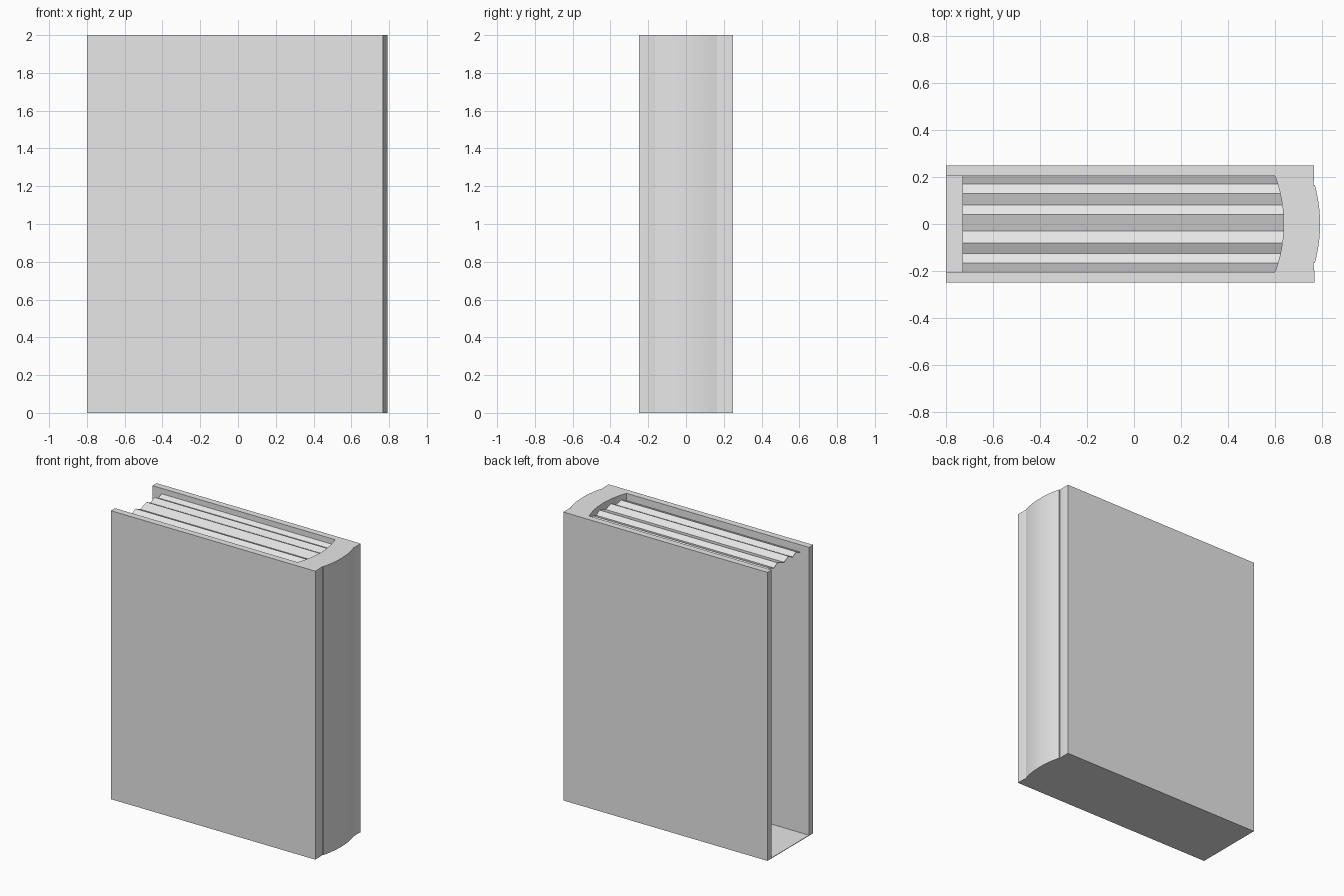
import bpy
import bmesh

cube = bpy.data.objects.get("Cube")
if cube:
    bpy.data.objects.remove(cube, do_unlink=True)

HEIGHT, LEFT = 2.0, -0.8
OUTER, INNER = 0.25, 0.205      # half depths of the case and of its hollow

grey = bpy.data.materials.new("plain_grey")
grey.use_nodes = True
grey.diffuse_color = (0.8, 0.8, 0.8, 1)
grey.node_tree.nodes["Principled BSDF"].inputs["Base Color"].default_value = (0.8, 0.8, 0.8, 1)


def finish(name, bm, smooth=False):
    bmesh.ops.recalc_face_normals(bm, faces=bm.faces)
    mesh = bpy.data.meshes.new(name)
    bm.to_mesh(mesh)
    bm.free()
    obj = bpy.data.objects.new(name, mesh)
    bpy.context.collection.objects.link(obj)
    mesh.materials.append(grey)
    if smooth:
        bpy.ops.object.select_all(action="DESELECT")
        obj.select_set(True)
        bpy.context.view_layer.objects.active = obj
        bpy.ops.object.shade_smooth_by_angle(angle=0.4)
    return obj


def extrude_outline(name, outline, z0, z1, smooth=False):
    bm = bmesh.new()
    face = bm.faces.new([bm.verts.new((x, y, z0)) for x, y in outline])
    top = bmesh.ops.extrude_face_region(bm, geom=[face])["geom"]
    verts = [g for g in top if isinstance(g, bmesh.types.BMVert)]
    bmesh.ops.translate(bm, verts=verts, vec=(0, 0, z1 - z0))
    return finish(name, bm, smooth)


def hollow_end(y):
    """Curved inner wall of the spine."""
    return 0.6 + 0.037 * (1 - (y / INNER) ** 2)


# Case: two covers joined by a rounded spine with a groove on each side
STEPS = 12
bulge = 0.165
spine = [(0.768, -OUTER), (0.767, -0.19), (0.763, -bulge)]
for i in range(STEPS + 1):
    y = -bulge + 2 * bulge * i / STEPS
    spine.append((0.77 + 0.022 * (1 - (y / bulge) ** 2), y))
spine += [(0.763, bulge), (0.766, 0.19), (0.766, OUTER)]

inner = [INNER * (1 - 2 * i / STEPS) for i in range(STEPS + 1)]
outline = [(LEFT, -OUTER)] + spine + [(LEFT, OUTER), (LEFT, INNER)]
outline += [(hollow_end(y), y) for y in inner] + [(LEFT, -INNER)]
extrude_outline("case", outline, 0, HEIGHT, True)

# Thin floor closing the bottom of the hollow
floor = [(LEFT, INNER)] + [(hollow_end(y), y) for y in inner] + [(LEFT, -INNER)]
extrude_outline("bottom_panel", floor, 0, 0.004)

# Rippled sheet of page tops, set just below the upper rim
ripples = [(-INNER, 1.95), (-0.165, 1.965), (-0.125, 1.945), (-0.08, 1.968),
           (-0.03, 1.945), (0.04, 1.968), (0.08, 1.948), (0.13, 1.966),
           (0.17, 1.947), (INNER, 1.962)]
bm = bmesh.new()
rows = [(bm.verts.new((-0.73, y, z)), bm.verts.new((hollow_end(y) + 0.002, y, z)))
        for y, z in ripples]
for (a, b), (c, d) in zip(rows, rows[1:]):
    bm.faces.new((a, b, d, c))
pages = finish("page_tops", bm)
thick = pages.modifiers.new("thickness", "SOLIDIFY")
thick.thickness = 0.004
